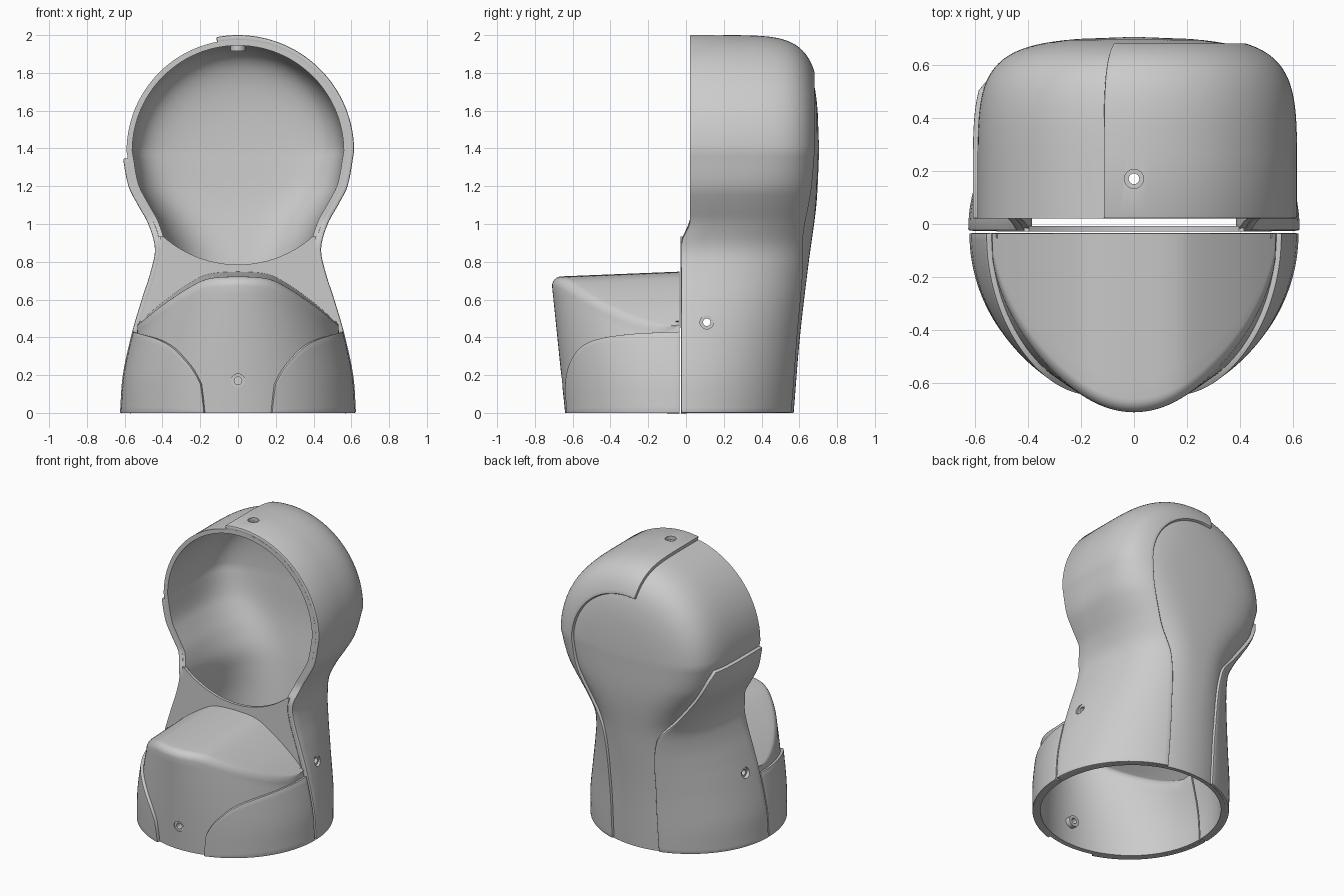
import bpy, bmesh, math
from mathutils import Vector

if "Cube" in bpy.data.objects:
    bpy.data.objects.remove(bpy.data.objects["Cube"])

ZC, R = 1.385, 0.59          # head axis height and core radius


def curve(pts):
    """Smooth (Catmull-Rom) interpolation through x,y pairs."""
    def tan(i):
        a, b = pts[max(i - 1, 0)], pts[min(i + 1, len(pts) - 1)]
        return (b[1] - a[1]) / (b[0] - a[0])

    def f(x):
        x = min(max(x, pts[0][0]), pts[-1][0])
        i = 0
        while i < len(pts) - 2 and x > pts[i + 1][0]:
            i += 1
        (x0, y0), (x1, y1) = pts[i], pts[i + 1]
        h = x1 - x0
        t = (x - x0) / h
        return (y0 * (2*t**3 - 3*t*t + 1) + y1 * (3*t*t - 2*t**3)
                + h * tan(i) * (t**3 - 2*t*t + t) + h * tan(i + 1) * (t**3 - t*t))
    return f


# Profiles along the height
width = curve([(0, .60), (.2, .585), (.43, .535), (.6, .485), (.75, .437), (.87, .415),
               (1.0, .45), (1.1, .505), (1.2, .555), (1.385, .59)])
depth = curve([(0, .57), (.4, .603), (.8, .65), (1.1, .69), (1.385, .705)])
square = curve([(0, 2), (.5, 2.2), (.8, 2.7), (1.1, 4), (1.385, 6)])
dome = curve([(0, 0), (.6, .01), (1.385, .06)])
right_seam = curve([(0, .18), (.4, .18), (.78, .21), (1.0, .31), (1.2, .385), (1.385, .41)])
left_seam = curve([(0, .18), (.4, .18), (.8, .21), (.97, .35), (1.17, .5), (1.34, .585)])
cover_top = curve([(0, .75), (.12, .742), (.2, .715), (.38, .59), (.56, .43)])
cover_seam = curve([(0, .43), (25, .415), (46, .375), (59, .3), (71, .15), (73, 0)])


def finish(name, rows, ref, thick, bevel=0):
    """Grid of points -> thickened shell with outward normals."""
    bm = bmesh.new()
    vs = [[bm.verts.new(p) for p in row] for row in rows]
    for a, b in zip(vs, vs[1:]):
        for i in range(len(a) - 1):
            bm.faces.new((a[i], a[i + 1], b[i + 1], b[i]))
    bmesh.ops.remove_doubles(bm, verts=bm.verts, dist=.0008)
    bm.normal_update()
    ref = Vector(ref)
    if sum(f.normal.dot(f.calc_center_median() - ref) * f.calc_area() for f in bm.faces) < 0:
        bmesh.ops.reverse_faces(bm, faces=bm.faces)
    me = bpy.data.meshes.new(name)
    bm.to_mesh(me)
    bm.free()
    ob = bpy.data.objects.new(name, me)
    bpy.context.collection.objects.link(ob)
    m = ob.modifiers.new("thickness", 'SOLIDIFY')
    m.thickness, m.offset = thick, -1
    if bevel:
        m = ob.modifiers.new("soft_edge", 'BEVEL')
        m.width, m.segments, m.limit_method, m.angle_limit = bevel, 2, 'ANGLE', math.radians(60)
    return ob


def back_column(u, seam, off, n):
    """One strip of the rear shell, from the open front rim back to the seam.
    u 0-1: right side upward, 1-2: round the head, 2-3: left side downward."""
    if 1 <= u <= 2:
        a = math.pi * (u - 1)
        z, w, dx, dz = ZC, R, math.cos(a), math.sin(a)
    else:
        z = ZC * (u if u < 1 else 3 - u)
        w, dx, dz = width(z), (1 if u < 1 else -1), 0
    e = square(z)
    end = math.acos(min(1, (seam(z) / (w + off)) ** (e / 2))) if seam else math.pi / 2
    t = min(max((z + .03 * dz - .91) / .09, 0), 1)
    y0 = -.025 + .045 * t
    out = []
    for i in range(n + 1):
        th = end * i / n
        r = max(math.cos(th), 0) ** (2 / e) if i < n or seam else 0
        s = math.sin(th) ** (2 / e)
        y = y0 + (depth(z) + off * .6 - y0 - dome(z) * r * r) * s
        x = (w + off) * r
        out.append((x * dx, y, z + x * dz))
    return out


def span(a, b, n):
    return [a + (b - a) * i / n for i in range(n + 1)]


# Rear shell: keyhole core plus two raised side panels
centre = (0, 0, .9)
core = finish("rear_shell", [back_column(u, None, 0, 36) for u in
              span(0, 1, 48)[:-1] + span(1, 2, 56) + span(2, 3, 48)[1:]], centre, .03)
right = finish("right_rear_panel", [back_column(u, right_seam, .025, 24) for u in
               span(0, 1, 48)[:-1] + span(1, 1.56, 36)], centre, .032, .008)
left = finish("left_rear_panel", [back_column(u, left_seam, .025, 24) for u in
              span(3 - 1.345 / ZC, 3, 48)], (0, 0, .7), .032, .008)


# Front cover: curved wall rolling over into a sloping lid
def wall(th, z, off=0):
    return Vector(((width(z) + off) * math.cos(th),
                   -.035 - (.605 + off + .07 * z / .68) * math.sin(th), z))


rows = []
for th in span(0, math.pi, 64):
    z = .6
    for _ in range(30):
        z = .5 * z + .5 * cover_top(abs(wall(th, z).x))
    p = wall(th, z)
    slope = .04
    top = z + slope * (p.y + .035)
    rad = min(.05, .5 * abs(p.y + .035))
    col = [wall(th, (top - rad) * i / 16) for i in range(17)]
    q = col[-1]
    for k in range(1, 7):
        a = math.pi / 2 * k / 6
        col.append(Vector((q.x, q.y + rad * (1 - math.cos(a)), top - rad + rad * math.sin(a))))
    e = col[-1]
    for k in range(1, 9):
        y = e.y + (-.035 - e.y) * k / 8
        col.append(Vector((e.x, y, e.z + slope * (y - e.y))))
    rows.append(col)
cover = finish("front_cover", rows, (0, -.1, .2), .03)

# Raised corner panels on the front cover
for side, name in ((1, "right"), (-1, "left")):
    rows = []
    for d in span(0, 71, 32) + [72, 73]:
        col = [wall(math.radians(d), max(cover_seam(d), .004) * i / 12, .02) for i in range(13)]
        rows.append([(p.x * side, p.y, p.z) for p in col])
    finish(name + "_front_panel", rows, (0, 0, .2), .027, .007)

# Flat web across the neck with a round upper edge
arc = [(.6 * math.sin(a), ZC - .6 * math.cos(a)) for a in span(-.72, .72, 28)]
sides = [(width(z) - .012, z) for z in span(arc[-1][1], .45, 10)]
outline = arc + sides + [(-x, z) for x, z in reversed(sides)]
bm = bmesh.new()
face = bm.faces.new([bm.verts.new((x, -.028, z)) for x, z in outline])
ext = bmesh.ops.extrude_face_region(bm, geom=[face])
bmesh.ops.translate(bm, vec=(0, .02, 0), verts=[v for v in ext["geom"] if isinstance(v, bmesh.types.BMVert)])
bmesh.ops.remove_doubles(bm, verts=bm.verts, dist=.0005)
bmesh.ops.recalc_face_normals(bm, faces=bm.faces)
me = bpy.data.meshes.new("neck_web")
bm.to_mesh(me)
bm.free()
bpy.context.collection.objects.link(bpy.data.objects.new("neck_web", me))

# Screw holes and their bushings
cutters = []


def hole(pos, rot, length, targets):
    bpy.ops.mesh.primitive_cylinder_add(vertices=24, radius=.036, depth=length, location=pos, rotation=rot)
    c = bpy.context.object
    c.name, c.hide_render = "hole_cutter", True
    cutters.append(c)
    for t in targets:
        m = t.modifiers.new("hole", 'BOOLEAN')
        m.object, m.operation, m.solver = c, 'DIFFERENCE', 'EXACT'


def bushing(name, pos, axis):
    prof = [(.02, -.03), (.039, -.03), (.039, .03), (.02, .03), (.02, -.03)]
    q = Vector((0, 0, 1)).rotation_difference(Vector(axis))
    rows = [[Vector(pos) + q @ Vector((r * math.cos(a), r * math.sin(a), h)) for r, h in prof]
            for a in span(0, 2 * math.pi, 24)]
    ob = finish(name, rows, pos, 0)
    ob.modifiers.clear()
    bm = bmesh.new()
    bm.from_mesh(ob.data)
    bmesh.ops.recalc_face_normals(bm, faces=bm.faces)
    bm.to_mesh(ob.data)
    bm.free()


H = math.pi / 2
hole((0, .17, 1.95), (0, 0, 0), .3, (core, right))
hole((0, .11, .48), (0, H, 0), 1.6, (core, left, right))
hole((0, -.64, .17), (H, 0, 0), .3, (cover,))
bushing("top_bushing", (0, .17, 1.945), (0, 0, 1))
bushing("right_bushing", (.495, .11, .48), (1, 0, 0))
bushing("left_bushing", (-.495, .11, .48), (1, 0, 0))
bushing("front_bushing", (0, -.62, .17), (0, 1, 0))

# Bake modifiers, drop the cutters, shade smooth with crisp edges
bpy.ops.object.select_all(action='DESELECT')
parts = [o for o in bpy.context.scene.objects if o not in cutters]
for o in parts:
    o.select_set(True)
bpy.context.view_layer.objects.active = parts[0]
bpy.ops.object.convert(target='MESH')
for c in cutters:
    bpy.data.objects.remove(c)
bpy.ops.object.shade_smooth_by_angle(angle=math.radians(35))
